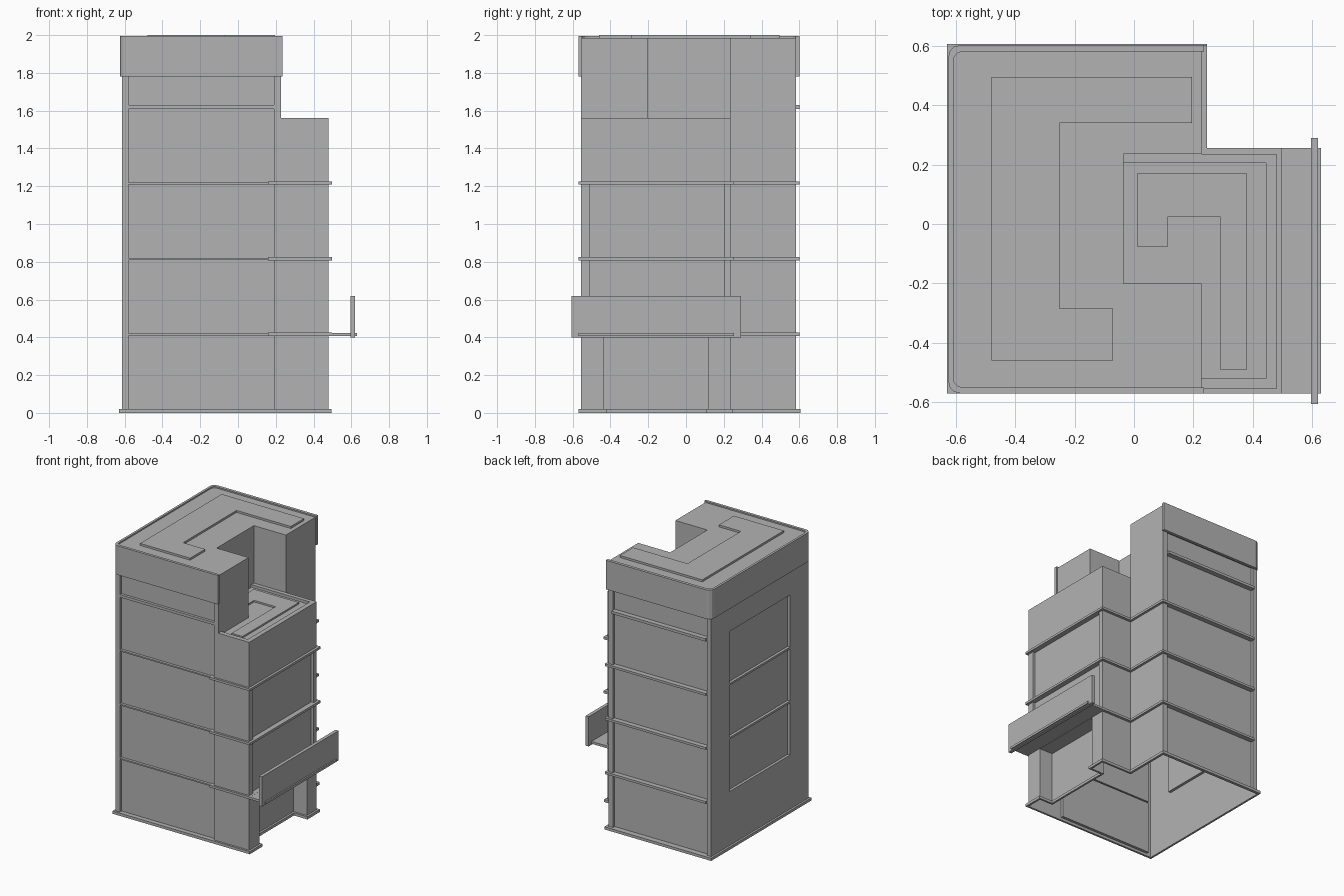
import bpy, bmesh
from math import sin, cos, pi

cube = bpy.data.objects.get("Cube")
if cube:
    bpy.data.objects.remove(cube, do_unlink=True)

grey = bpy.data.materials.new("concrete_grey")
grey.use_nodes = True
grey.diffuse_color = (0.45, 0.45, 0.45, 1)
grey.node_tree.nodes["Principled BSDF"].inputs["Base Color"].default_value = grey.diffuse_color


def add_prism(bm, outline, z0, z1):
    low = [bm.verts.new((x, y, z0)) for x, y in outline]
    high = [bm.verts.new((x, y, z1)) for x, y in outline]
    bm.faces.new(low[::-1])
    bm.faces.new(high)
    for i in range(len(low)):
        j = (i + 1) % len(low)
        bm.faces.new((low[i], low[j], high[j], high[i]))


def finish(name, bm):
    bmesh.ops.recalc_face_normals(bm, faces=bm.faces)
    mesh = bpy.data.meshes.new(name)
    bm.to_mesh(mesh)
    bm.free()
    mesh.materials.append(grey)
    ob = bpy.data.objects.new(name, mesh)
    bpy.context.scene.collection.objects.link(ob)
    return ob


def prisms(name, *parts):
    bm = bmesh.new()
    for outline, z0, z1 in parts:
        add_prism(bm, outline, z0, z1)
    return finish(name, bm)


def rect(x0, x1, y0, y1):
    return [(x0, y0), (x1, y0), (x1, y1), (x0, y1)]


def band(name, outer, inner, z0, z1, closed=False):
    """Rectangular moulding running between two matching paths."""
    bm = bmesh.new()
    loops = [[bm.verts.new((*p, z)) for p in path]
             for path, z in ((outer, z0), (outer, z1), (inner, z1), (inner, z0))]
    n = len(outer)
    for i in range(n if closed else n - 1):
        j = (i + 1) % n
        for k in range(4):
            a, b = loops[k], loops[(k + 1) % 4]
            bm.faces.new((a[i], a[j], b[j], b[i]))
    if not closed:
        for i in (0, n - 1):
            bm.faces.new([lp[i] for lp in loops])
    return finish(name, bm)


def cut(ob, cutter):
    cutter.hide_render = True
    mod = ob.modifiers.new("cut", 'BOOLEAN')
    mod.operation, mod.solver, mod.object = 'DIFFERENCE', 'EXACT', cutter
    bpy.context.view_layer.update()
    graph = bpy.context.evaluated_depsgraph_get()
    mesh = bpy.data.meshes.new_from_object(ob.evaluated_get(graph))
    ob.modifiers.clear()
    ob.data = mesh
    bpy.data.objects.remove(cutter, do_unlink=True)


# Wall lines
L, M, R = -0.615, 0.227, 0.48          # left wall, tower right wall, wing right wall
F, W, B = -0.555, 0.235, 0.583         # front wall, wing back wall, tower back wall
DEPTH = 0.02
floors = [0.42, 0.82, 1.22]

# Tower with its lower wing, cut out of one block
tower = prisms("tower_walls", ([(L, F), (R, F), (R, W), (M, W), (M, B), (L, B)], 0, 1.985))
notch = [(-0.035, -0.2), (M, -0.2), (M, -1), (1, -1), (1, 0.5), (M, W), (-0.035, W)]
cut(tower, prisms("notch_cutter", (notch, 1.56, 3)))
terrace = [(-0.035, -0.2), (M, -0.2), (M, -0.52), (0.445, -0.52), (0.445, 0.205), (-0.035, 0.205)]
cut(tower, prisms("terrace_cutter", (terrace, 1.54, 1.7)))

# Shallow window recesses and the ground floor entry
recesses = [(rect(0.37, 1, -0.435, 0.12), -0.1, 0.405)]
for z0, z1 in [(0.02, 0.41), (0.42, 0.81), (0.82, 1.21), (1.22, 1.61), (1.63, 1.79)]:
    recesses.append((rect(-0.58, 0.19, -1, F + DEPTH), z0, z1))
    recesses.append((rect(-0.58, 0.19, B - DEPTH, 1), z0, z1))
for z in floors:
    recesses.append((rect(-1, L + DEPTH, -0.34, 0.37), z, z + 0.385))
for z in floors[:2]:
    recesses.append((rect(R - DEPTH, 1, -0.51, 0.2), z + 0.003, z + 0.39))
cut(tower, prisms("recess_cutter", *recesses))

# The building is an open shell underneath
bm = bmesh.new()
bm.from_mesh(tower.data)
bottom = [f for f in bm.faces if all(v.co.z < 0.001 for v in f.verts)]
bmesh.ops.delete(bm, geom=bottom, context='FACES')
bm.to_mesh(tower.data)
bm.free()

# Plinth following the walls and the entry
band("plinth",
     [(-0.63, -0.57), (0.495, -0.57), (0.495, -0.42), (0.385, -0.42), (0.385, 0.105),
      (0.495, 0.105), (0.495, 0.25), (0.245, 0.25), (0.245, 0.605), (-0.63, 0.605)],
     [(L, F), (R, F), (R, -0.435), (0.37, -0.435), (0.37, 0.12),
      (R, 0.12), (R, W), (M, W), (M, B), (L, B)], 0, 0.02, closed=True)

# Floor ledges wrapping the wing and the back
for i, z in enumerate(floors):
    band(f"floor_ledge_{i + 1}",
         [(0.16, -0.57), (0.498, -0.57), (0.498, 0.255), (0.245, 0.255), (0.245, 0.6), (-0.58, 0.6)],
         [(0.16, F + DEPTH), (R - DEPTH, F + DEPTH), (R - DEPTH, W - DEPTH), (M - DEPTH, W - DEPTH),
          (M - DEPTH, B - DEPTH), (-0.58, B - DEPTH)], z - 0.012, z + 0.005)
prisms("upper_back_ledge", (rect(-0.58, 0.19, B - DEPTH, 0.6), 1.61, 1.63))

# Balcony
prisms("balcony_floor", (rect(R - DEPTH, 0.63, -0.57, 0.255), 0.407, 0.424))
prisms("balcony_parapet", (rect(0.595, 0.62, -0.605, 0.29), 0.4, 0.62))


# Crown band with rounded left corners
def crown_path(x, y0, y1, r):
    arc = [i * pi / 6 for i in range(4)]
    return ([(0.235, y0)]
            + [(x + r - r * sin(a), y0 + r - r * cos(a)) for a in arc]
            + [(x + r - r * cos(a), y1 - r + r * sin(a)) for a in arc]
            + [(0.235, y1)])


band("crown_band", crown_path(-0.625, -0.57, 0.602, 0.04),
     crown_path(-0.608, -0.55, 0.58, 0.03), 1.78, 1.995)

# Raised roof strips
prisms("roof_strip",
       ([(-0.48, 0.495), (-0.48, -0.46), (-0.07, -0.46), (-0.07, -0.285),
         (-0.25, -0.285), (-0.25, 0.34), (0.195, 0.34), (0.195, 0.495)], 1.98, 2.0))
prisms("terrace_strip",
       ([(0.01, 0.17), (0.01, -0.075), (0.115, -0.075), (0.115, 0.025),
         (0.29, 0.025), (0.29, -0.49), (0.38, -0.49), (0.38, 0.17)], 1.535, 1.552))
